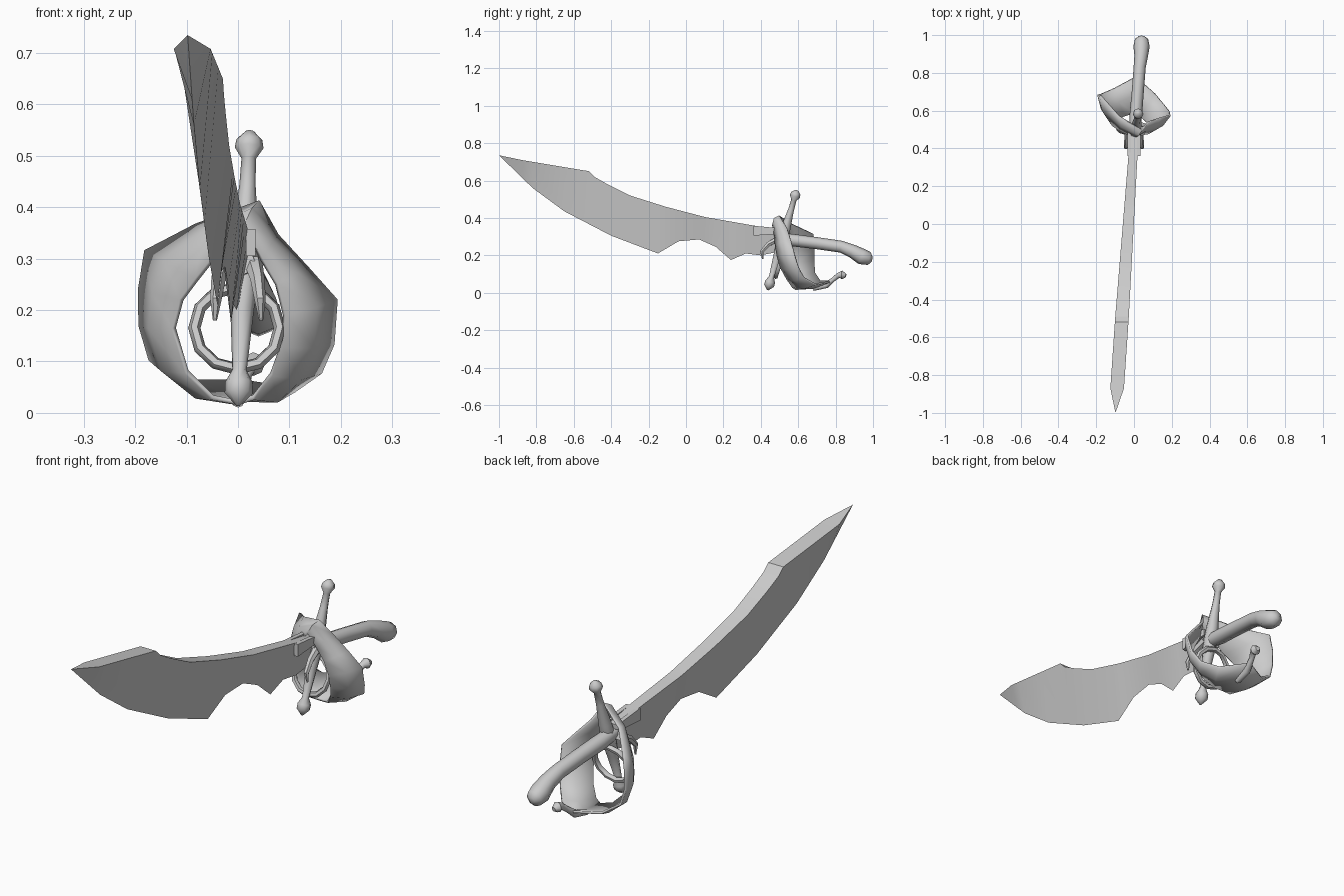
import bpy, bmesh, math
from mathutils import Vector

old = bpy.data.objects.get("Cube")
if old:
    bpy.data.objects.remove(old, do_unlink=True)

steel = bpy.data.materials.new("plain_grey_steel")
steel.use_nodes = True
steel.diffuse_color = (0.6, 0.6, 0.6, 1)
steel.node_tree.nodes["Principled BSDF"].inputs["Base Color"].default_value = steel.diffuse_color


def finish(obj, angle):
    """Give the part its material and smooth it below the given angle."""
    obj.data.materials.clear()
    obj.data.materials.append(steel)
    bpy.ops.object.select_all(action='DESELECT')
    obj.select_set(True)
    bpy.context.view_layer.objects.active = obj
    bpy.ops.object.shade_smooth_by_angle(angle=math.radians(angle))
    return obj


def from_bmesh(name, bm, angle):
    bmesh.ops.recalc_face_normals(bm, faces=bm.faces[:])
    mesh = bpy.data.meshes.new(name)
    bm.to_mesh(mesh)
    bm.free()
    obj = bpy.data.objects.new(name, mesh)
    bpy.context.collection.objects.link(obj)
    return finish(obj, angle)


def tube(name, path, sides=8):
    """Round bar through points given as x, y, z, radius."""
    bm = bmesh.new()
    centres = [Vector(p[:3]) for p in path]
    last = len(path) - 1
    rings = []
    for i, p in enumerate(path):
        along = (centres[min(i + 1, last)] - centres[max(i - 1, 0)]).normalized()
        side = Vector((1, 0, 0))
        side = (side - along * side.dot(along)).normalized()
        up = along.cross(side)
        ring = []
        for k in range(sides):
            a = math.tau * k / sides
            ring.append(bm.verts.new(centres[i] + p[3] * (side * math.cos(a) + up * math.sin(a))))
        rings.append(ring)
    for low, high in zip(rings, rings[1:]):
        for k in range(sides):
            n = (k + 1) % sides
            bm.faces.new((low[k], low[n], high[n], high[k]))
    bm.faces.new(rings[0])
    bm.faces.new(rings[-1])
    return from_bmesh(name, bm, 50)


def sample(line, at):
    """Height of a polyline at a position along it."""
    for (a, ha), (b, hb) in zip(line, line[1:]):
        if a <= at <= b:
            return ha + (hb - ha) * (at - a) / (b - a)
    return line[-1][1]


# Blade: wide flat spine narrowing to a notched cutting edge
spine = [(-1, .735), (-.87, .708), (-.52, .65), (-.49, .62), (-.42, .58), (-.3, .52),
         (-.11, .46), (.1, .405), (.3, .37), (.5, .335)]
edge = [(-1, .735), (-.82, .56), (-.65, .435), (-.4, .305), (-.15, .21), (-.04, .275),
        (.07, .285), (.16, .245), (.24, .175), (.32, .21), (.4, .2), (.5, .22)]
half_width = [(-1, 0), (-.87, .036), (-.5, .036), (.5, .022)]
bm = bmesh.new()
sections = []
for y in sorted({p[0] for p in spine + edge}):
    mid, top, w = .068 * y - .03, sample(spine, y), sample(half_width, y)
    points = [(mid - w, y, top), (mid + w, y, top), (mid, y, sample(edge, y))]
    if y == -1:
        tip = bm.verts.new(points[0])
        sections.append([tip] * len(points))
    else:
        sections.append([bm.verts.new(p) for p in points])
for a, b in zip(sections, sections[1:]):
    for k in range(3):
        n = (k + 1) % 3
        corners = list(dict.fromkeys((a[k], a[n], b[n], b[k])))
        bm.faces.new(corners)
bm.faces.new(sections[-1])
from_bmesh("blade", bm, 12)

# Grip with a drooping pommel
tube("grip", [(.005, .48, .295, .028), (.01, .58, .28, .033), (.02, .7, .265, .032),
              (.03, .83, .246, .032), (.038, .89, .222, .036), (.04, .94, .193, .043),
              (.04, .98, .183, .035), (.04, .996, .182, .012)])

# Cross bar with a faceted knob at each end
low, high = Vector((0, .437, .014)), Vector((.023, .592, .548))
bar = [(0, .004), (.045, .027), (.085, .027), (.13, .014), (.35, .023), (.5, .03),
       (.62, .026), (.8, .016), (.9, .014), (.94, .028), (.97, .025), (1, .008)]
tube("cross_bar", [(*low.lerp(high, t), r) for t, r in bar])

# Finger ring behind the cross bar
bpy.ops.mesh.primitive_torus_add(
    major_segments=12, minor_segments=6, major_radius=.083, minor_radius=.012,
    location=(-.002, .505, .165), rotation=(math.radians(73), 0, 0))
ring = bpy.context.object
ring.name = "finger_ring"
finish(ring, 60)

# Sweeping hand guard: front rim and rear rim of each rib around the hand
ribs = [((.01, .465, .36), (.04, .5, .41)),
        ((.045, .475, .3), (.075, .54, .345)),
        ((.075, .48, .25), (.135, .56, .28)),
        ((.09, .49, .19), (.19, .575, .22)),
        ((.085, .51, .13), (.184, .6, .135)),
        ((.065, .54, .075), (.16, .63, .08)),
        ((.03, .57, .03), (.11, .69, .045)),
        ((0, .585, .02), (.01, .78, .06)),
        ((-.05, .57, .03), (-.1, .72, .06)),
        ((-.1, .55, .08), (-.17, .69, .105)),
        ((-.125, .54, .165), (-.189, .685, .17)),
        ((-.11, .52, .22), (-.19, .685, .24)),
        ((-.08, .5, .26), (-.178, .68, .315)),
        ((-.04, .48, .31), (-.08, .57, .365))]
bm = bmesh.new()
hand = Vector((0, .65, .2))
rows = []
for front, rear in ribs:
    front, rear = Vector(front), Vector(rear)
    middle = (front + rear) / 2
    middle += (middle - hand).normalized() * .014
    middle.z = max(middle.z, .005)
    rows.append([bm.verts.new(p) for p in (front, middle, rear)])
for a, b in zip(rows, rows[1:] + rows[:1]):
    for k in range(2):
        bm.faces.new((a[k], a[k + 1], b[k + 1], b[k]))
guard = from_bmesh("hand_guard", bm, 60)
shell = guard.modifiers.new("thickness", 'SOLIDIFY')
shell.thickness = .01
shell.offset = 0

# Curled tail of the guard, ending in a small knob
tube("guard_tail", [(0, .68, .022, .012), (.005, .75, .04, .016), (.015, .79, .073, .012),
                    (.025, .815, .093, .014), (.03, .835, .095, .023), (.034, .855, .092, .01)])

# Pointed plates and small claws gripping the blade on both sides
for side, word in ((-1, "right"), (1, "left")):
    bm = bmesh.new()
    inner = [(.36, .358), (.36, .305), (.5, .315), (.5, .345)]
    faces = [[bm.verts.new((side * x, y, z)) for y, z in inner] for x in (.016, .034)]
    bm.faces.new(faces[0])
    bm.faces.new(faces[1])
    for k in range(4):
        n = (k + 1) % 4
        bm.faces.new((faces[0][k], faces[0][n], faces[1][n], faces[1][k]))
    from_bmesh(word + "_blade_plate", bm, 20)
    tube(word + "_claw", [(side * .03, .5, .29, .018), (side * .038, .44, .26, .014),
                          (side * .043, .405, .22, .011), (side * .045, .41, .18, .004)], 6)
